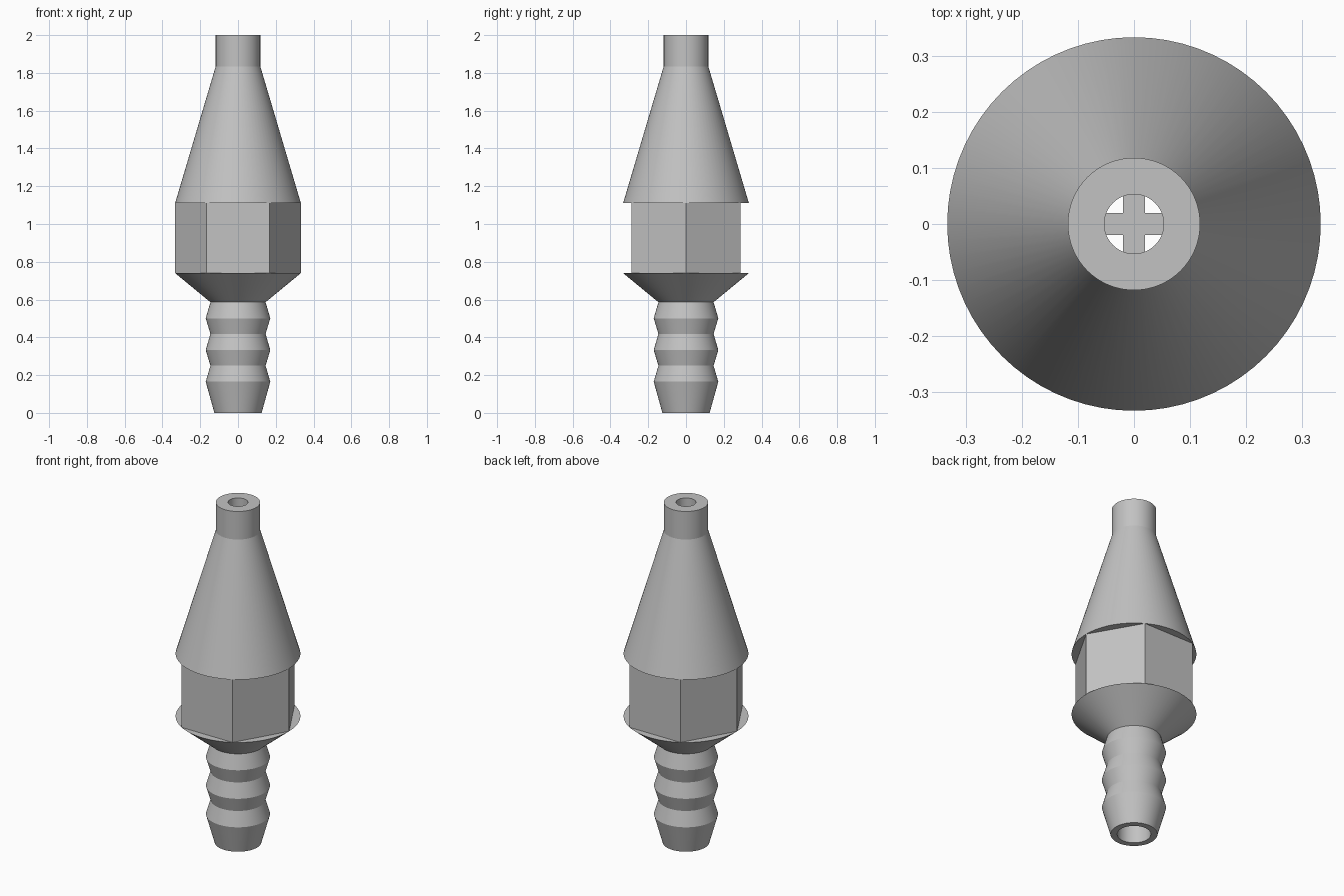
import bpy, bmesh, math
from mathutils import Matrix, Vector

cube = bpy.data.objects.get("Cube")
if cube:
    bpy.data.objects.remove(cube, do_unlink=True)

grey = bpy.data.materials.new("light grey")
grey.use_nodes = True
grey.diffuse_color = (0.54, 0.54, 0.54, 1)
grey.node_tree.nodes["Principled BSDF"].inputs["Base Color"].default_value = (0.54, 0.54, 0.54, 1)


def finish(name, bm, smooth=False):
    bmesh.ops.recalc_face_normals(bm, faces=bm.faces)
    mesh = bpy.data.meshes.new(name)
    bm.to_mesh(mesh)
    bm.free()
    mesh.materials.append(grey)
    obj = bpy.data.objects.new(name, mesh)
    bpy.context.collection.objects.link(obj)
    if smooth:
        bpy.ops.object.select_all(action='DESELECT')
        bpy.context.view_layer.objects.active = obj
        obj.select_set(True)
        bpy.ops.object.shade_smooth_by_angle(angle=math.radians(15))
    return obj


def lathe(name, profile, steps=72):
    """Revolve a closed (radius, height) outline about z."""
    bm = bmesh.new()
    verts = [bm.verts.new((r, 0, z)) for r, z in profile]
    edges = [bm.edges.new((a, b)) for a, b in zip(verts, verts[1:] + verts[:1])]
    bmesh.ops.spin(bm, geom=verts + edges, cent=(0, 0, 0), axis=(0, 0, 1),
                   angle=math.tau, steps=steps)
    bmesh.ops.remove_doubles(bm, verts=bm.verts, dist=1e-4)
    return finish(name, bm, True)


FLANGE, BORE, TUBE = 0.333, 0.053, 0.09
HEX_LOW, HEX_HIGH = 0.74, 1.11

# Barbed hose tail
outline = [(0.125, 0)]
for i in range(3):
    outline += [(0.171, 0.165 + i * 0.168), (0.146, 0.25 + i * 0.168)]
# Flared collar, core behind the hexagon, cone and tip
outline += [(FLANGE, HEX_LOW), (0.27, HEX_LOW), (0.27, HEX_HIGH), (FLANGE, HEX_HIGH),
            (0.118, 1.835), (0.118, 2)]
# Stepped bore
outline += [(BORE, 2), (BORE, HEX_LOW), (TUBE, HEX_LOW), (TUBE, 0)]
lathe("nozzle_body", outline)

# Hexagonal wrench grip, corners at the flange radius on the x axis
bm = bmesh.new()
rings = [[bm.verts.new((FLANGE * math.cos(i * math.tau / 6),
                        FLANGE * math.sin(i * math.tau / 6), z)) for i in range(6)]
         for z in (HEX_LOW, HEX_HIGH)]
low, high = rings
for i in range(6):
    j = (i + 1) % 6
    bm.faces.new((low[i], low[j], high[j], high[i]))
finish("hex_grip", bm)

# Cross-shaped support inside the bore
bm = bmesh.new()
half, reach = 0.02, 0.056
arm = reach - half
for cx, cy, sx, sy in [(0, 0, 2 * reach, 2 * half),
                       (0, half + arm / 2, 2 * half, arm),
                       (0, -half - arm / 2, 2 * half, arm)]:
    bmesh.ops.create_cube(bm, size=1, matrix=Matrix.LocRotScale(
        Vector((cx, cy, 0.92)), None, Vector((sx, sy, 0.36))))
finish("bore_cross", bm)
